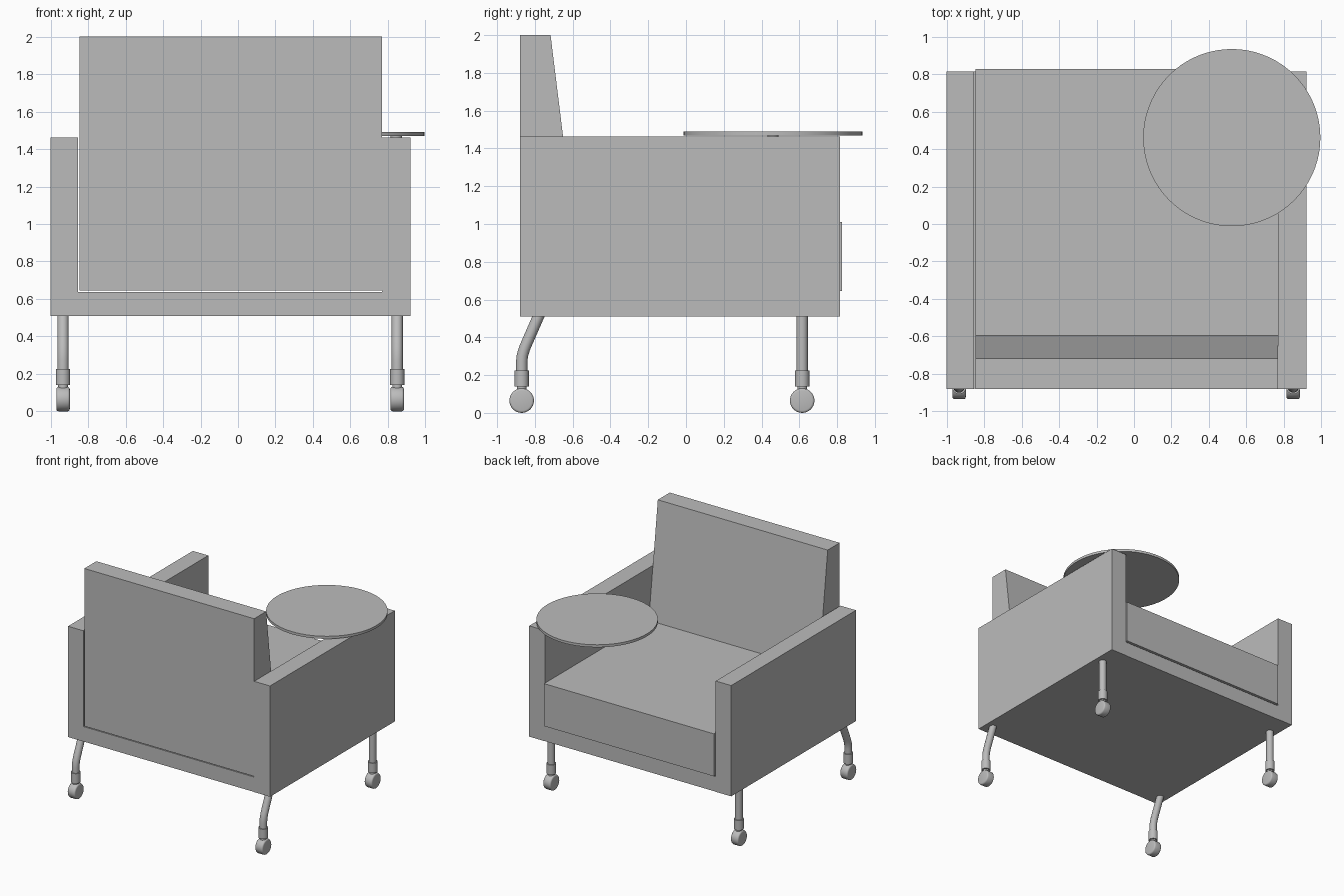
import bpy, bmesh, math
from mathutils import Vector

if "Cube" in bpy.data.objects:
    bpy.data.objects.remove(bpy.data.objects["Cube"], do_unlink=True)

grey = bpy.data.materials.new("plain grey")
grey.use_nodes = True
colour = (0.5, 0.5, 0.5, 1)
grey.diffuse_color = colour
grey.node_tree.nodes["Principled BSDF"].inputs["Base Color"].default_value = colour


def finish(name, bm, smooth=False):
    bmesh.ops.recalc_face_normals(bm, faces=bm.faces)
    mesh = bpy.data.meshes.new(name)
    bm.to_mesh(mesh)
    bm.free()
    mesh.materials.append(grey)
    obj = bpy.data.objects.new(name, mesh)
    bpy.context.collection.objects.link(obj)
    if smooth:
        bpy.ops.object.select_all(action="DESELECT")
        obj.select_set(True)
        bpy.context.view_layer.objects.active = obj
        bpy.ops.object.shade_smooth_by_angle(angle=math.radians(35))
    return obj


def extruded(name, profile, x0, x1):
    """Extrude a (y, z) profile from x0 to x1."""
    bm = bmesh.new()
    face = bm.faces.new([bm.verts.new((x0, y, z)) for y, z in profile])
    new = bmesh.ops.extrude_face_region(bm, geom=[face])["geom"]
    bmesh.ops.translate(bm, vec=(x1 - x0, 0, 0),
                        verts=[v for v in new if isinstance(v, bmesh.types.BMVert)])
    return finish(name, bm)


def block(name, x0, x1, y0, y1, z0, z1):
    return extruded(name, [(y0, z0), (y1, z0), (y1, z1), (y0, z1)], x0, x1)


def cylinder(name, centre, radius, depth, axis="Z", sides=32, bevel=0):
    bm = bmesh.new()
    bmesh.ops.create_cone(bm, cap_ends=True, segments=sides,
                          radius1=radius, radius2=radius, depth=depth)
    if bevel:
        rims = [e for e in bm.edges if abs(e.verts[0].co.z - e.verts[1].co.z) < 1e-5]
        bmesh.ops.bevel(bm, geom=rims, offset=bevel, segments=3, profile=0.5,
                        affect="EDGES")
    for v in bm.verts:
        if axis == "X":
            v.co = Vector((v.co.z, v.co.y, -v.co.x))
        v.co += Vector(centre)
    return finish(name, bm, True)


def tube(name, x, path, radius, sides=20):
    """Sweep horizontal-ended rings along a (y, z) path."""
    bm = bmesh.new()
    rings = []
    for i, (y, z) in enumerate(path):
        a, b = path[max(i - 1, 0)], path[min(i + 1, len(path) - 1)]
        along = Vector((0, b[0] - a[0], b[1] - a[1])).normalized()
        side = Vector((1, 0, 0))
        up = along.cross(side)
        rings.append([bm.verts.new(Vector((x, y, z)) + radius * (
            side * math.cos(t) + up * math.sin(t)))
            for t in (k * math.tau / sides for k in range(sides))])
    for r, s in zip(rings, rings[1:]):
        for k in range(sides):
            n = (k + 1) % sides
            bm.faces.new((r[k], r[n], s[n], s[k]))
    bm.faces.new(rings[0])
    bm.faces.new(rings[-1])
    return finish(name, bm, True)


# Upholstered body
block("right_arm", -1, -0.853, -0.88, 0.815, 0.51, 1.462)
block("left_arm", 0.77, 0.92, -0.88, 0.815, 0.51, 1.462)
block("base_rail", -0.853, 0.77, -0.878, 0.813, 0.51, 0.638)
block("seat_cushion", -0.845, 0.77, -0.8, 0.827, 0.645, 1.01)
extruded("backrest", [(-0.88, 0.645), (-0.555, 0.645), (-0.595, 1.01),
                      (-0.717, 2), (-0.88, 2)], -0.845, 0.77)

# Round swivel tray over the left arm
cylinder("tray", (0.522, 0.461, 1.48), 0.473, 0.022, sides=72)
cylinder("tray_pivot", (0.845, 0.461, 1.46), 0.03, 0.03)

# Legs on casters, the rear pair splayed backwards
straight = [(0.615, 0.18), (0.615, 0.52)]
bent = [(-0.87, 0.18), (-0.87, 0.27), (-0.866, 0.305), (-0.856, 0.338),
        (-0.845, 0.365), (-0.775, 0.525)]
for side, x in (("right", -0.934), ("left", 0.85)):
    for end, path in (("front", straight), ("rear", bent)):
        tag = side + "_" + end
        y = path[0][0]
        tube(tag + "_leg", x, path, 0.03)
        cylinder(tag + "_collar", (x, y, 0.183), 0.038, 0.085)
        cylinder(tag + "_caster_stem", (x, y, 0.125), 0.026, 0.06)
        cylinder(tag + "_wheel", (x, y, 0.065), 0.065, 0.072, "X", bevel=0.012)
